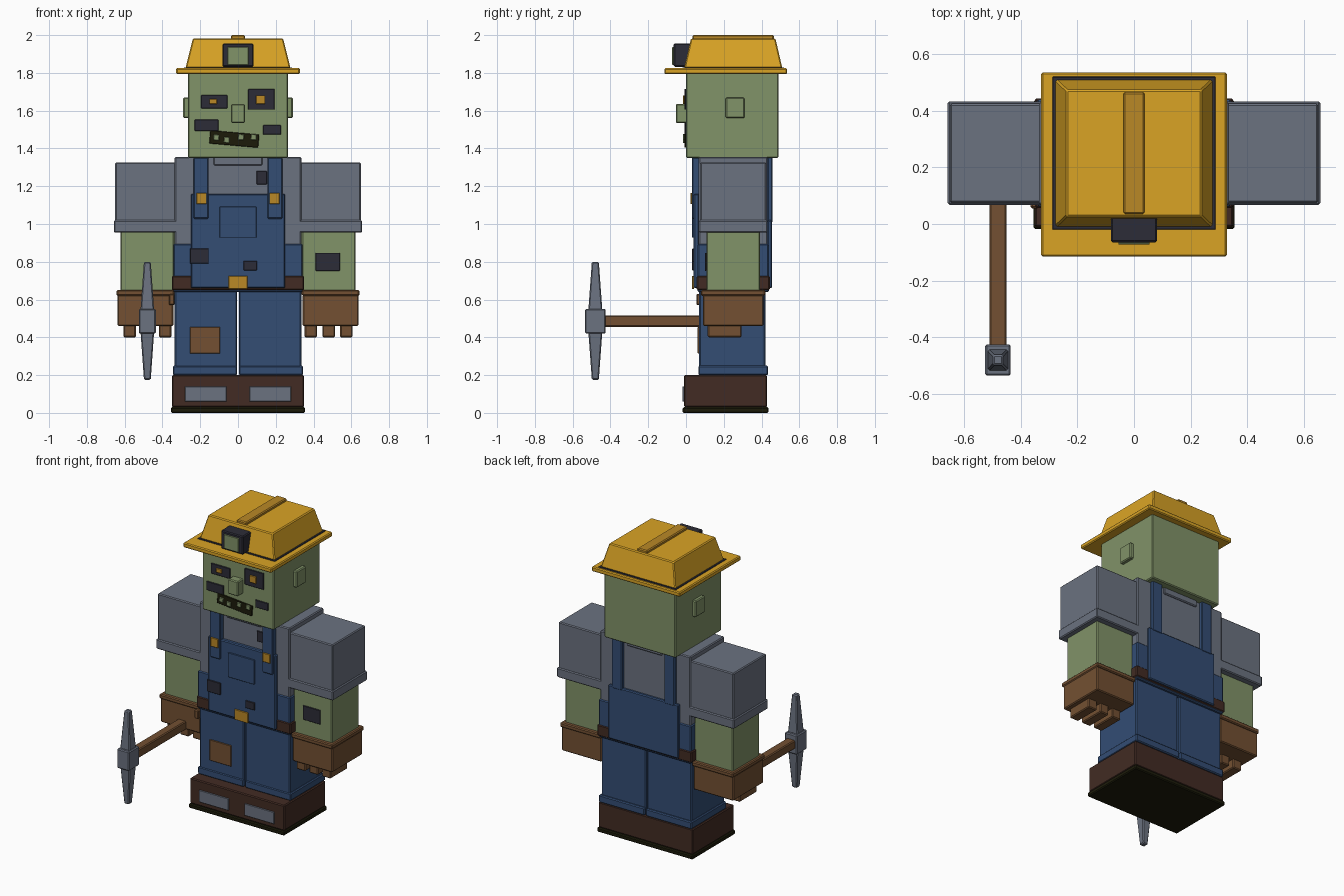
import bpy, bmesh, math
from mathutils import Matrix

cube = bpy.data.objects.get("Cube")
if cube:
    bpy.data.objects.remove(cube, do_unlink=True)

MID = 0.25       # depth line shared by the head, body and arms
FRONT, BACK = -1, 1
ARM = 0.49       # sideways centre of each arm


def material(name, code):
    channels = [c / 255 for c in bytes.fromhex(code)]
    linear = [((c + 0.055) / 1.055) ** 2.4 for c in channels]
    mat = bpy.data.materials.new(name)
    mat.use_nodes = True
    mat.diffuse_color = (*linear, 1)
    mat.node_tree.nodes["Principled BSDF"].inputs["Base Color"].default_value = (*linear, 1)
    return mat


YELLOW = material("helmet yellow", "DAA425")
BRASS = material("brass", "BA8826")
SKIN = material("green skin", "819368")
CHARCOAL = material("charcoal", "2C2C37")
GREY = material("shirt grey", "6B7280")
DENIM = material("denim blue", "334D74")
LEATHER = material("leather brown", "735032")
BOOT = material("dark brown", "422B23")
BLACK = material("sole black", "1C1B0A")


def box(name, mat, width, depth, bottom, top, x=0, y=MID, taper=1, tilt=0):
    """Bevelled box; taper scales the upper face, tilt leans it in the front plane."""
    size = (width, depth, top - bottom)
    bm = bmesh.new()
    bmesh.ops.create_cube(bm, size=1)
    for v in bm.verts:
        if v.co.z > 0:
            v.co.xy *= taper
        v.co = [c * s for c, s in zip(v.co, size)]
    bmesh.ops.bevel(bm, geom=bm.edges[:], offset=min(0.006, min(size) / 4),
                    segments=1, affect='EDGES')
    bm.transform(Matrix.Rotation(math.radians(tilt), 4, 'Y'))
    mesh = bpy.data.meshes.new(name)
    bm.to_mesh(mesh)
    bm.free()
    mesh.materials.append(mat)
    part = bpy.data.objects.new(name, mesh)
    part.location = (x, y, (bottom + top) / 2)
    bpy.context.scene.collection.objects.link(part)
    return part


def plate(name, mat, host, x, z, width, height, proud=0.009, facing=FRONT, tilt=0):
    """Plate standing proud of the front or back of its host part."""
    reach = max(v.co.y for v in host.data.vertices)
    y = host.location.y + facing * (reach + 0.4 * proud)
    return box(name, mat, width, proud, z - height / 2, z + height / 2, x=x, y=y, tilt=tilt)


def pair(make, name, *args, x, **options):
    """Make the left part and its mirrored right part."""
    return [make(side + name, *args, x=sign * x, **options)
            for side, sign in (("left_", 1), ("right_", -1))]


# Boots
box("boot_sole", BLACK, width=0.71, depth=0.455, bottom=0, top=0.03, y=0.21)
boots = box("boots", BOOT, width=0.7, depth=0.44, bottom=0.03, top=0.2, y=0.21)
pair(plate, "toe_plate", GREY, boots, x=0.17, z=0.1, width=0.22, height=0.08)

# Trousers, with a narrow gap between the legs
legs = pair(box, "leg", DENIM, x=0.17, width=0.33, depth=0.35, bottom=0.2, top=0.65, y=0.245)
pair(box, "trouser_cuff", DENIM, x=0.175, width=0.34, depth=0.37, bottom=0.2, top=0.25)
plate("knee_patch", LEATHER, legs[1], x=-0.175, z=0.385, width=0.16, height=0.14)

# Shirt and overalls
shirt = box("shirt", GREY, width=0.67, depth=0.365, bottom=0.7, top=1.355)
box("collar", GREY, width=0.26, depth=0.385, bottom=1.31, top=1.356)
box("overall_waist", DENIM, width=0.685, depth=0.377, bottom=0.64, top=0.895)
box("belt", BOOT, width=0.7, depth=0.387, bottom=0.65, top=0.725)
bib = plate("front_bib", DENIM, shirt, x=0, z=0.91, width=0.5, height=0.5, proud=0.03)
plate("back_panel", DENIM, shirt, x=0, z=0.84, width=0.52, height=0.36,
      proud=0.025, facing=BACK)
straps = pair(plate, "front_strap", DENIM, shirt, x=0.195, z=1.19,
              width=0.08, height=0.325, proud=0.04)
pair(plate, "back_strap", DENIM, shirt, x=0.195, z=1.18,
     width=0.08, height=0.35, proud=0.028, facing=BACK)
pair(plate, "strap_button", BRASS, straps[0], x=0.193, z=1.135, width=0.055, height=0.06)
plate("bib_pocket", DENIM, bib, x=0, z=1.01, width=0.195, height=0.165)
plate("buckle", BRASS, bib, x=0, z=0.69, width=0.1, height=0.07)
plate("torn_hole_large", CHARCOAL, bib, x=-0.205, z=0.83, width=0.1, height=0.08)
plate("torn_hole_small", CHARCOAL, bib, x=0.065, z=0.78, width=0.07, height=0.05)
plate("shirt_hole", CHARCOAL, shirt, x=0.125, z=1.245, width=0.055, height=0.07)

# Arms and gloves
pair(box, "sleeve", GREY, x=ARM, width=0.32, depth=0.35, bottom=1, top=1.325)
pair(box, "sleeve_cuff", GREY, x=ARM, width=0.335, depth=0.365, bottom=0.955, top=1.02)
forearms = pair(box, "forearm", SKIN, x=0.48, width=0.285, depth=0.285, bottom=0.64, top=0.96)
plate("forearm_patch", CHARCOAL, forearms[0], x=0.475, z=0.8, width=0.13, height=0.095)
pair(box, "glove_cuff", LEATHER, x=ARM, width=0.305, depth=0.34, bottom=0.62, top=0.65)
pair(box, "glove", LEATHER, x=ARM, width=0.295, depth=0.32, bottom=0.46, top=0.625)
for finger, shift in (("inner", -1), ("middle", 0), ("outer", 1)):
    pair(box, "finger_" + finger, LEATHER, x=ARM - 0.01 + shift * 0.094,
         width=0.066, depth=0.18, bottom=0.4, top=0.47, y=0.205)
box("thumb", LEATHER, width=0.03, depth=0.05, bottom=0.57, top=0.63, x=-0.35, y=0.08)

# Pickaxe held forward in the right hand
PICK, TIP = -0.48, -0.48
box("pick_handle", LEATHER, width=0.06, depth=0.56, bottom=0.456, top=0.515, x=PICK, y=-0.16)
box("pick_hub", GREY, width=0.09, depth=0.11, bottom=0.42, top=0.55, x=PICK, y=TIP)
for name, bottom, turn in (("upper", 0.545, 0), ("lower", 0.175, math.pi)):
    point = box("pick_point_" + name, GREY, width=0.072, depth=0.074, bottom=bottom,
                top=bottom + 0.255, x=PICK, y=TIP, taper=0.5)
    point.rotation_euler.x = turn

# Head
head = box("head", SKIN, width=0.53, depth=0.49, bottom=1.35, top=1.8, y=0.245)
pair(box, "ear", SKIN, x=0.275, width=0.03, depth=0.1, bottom=1.56, top=1.67, y=0.26)
plate("nose", SKIN, head, x=0, z=1.585, width=0.075, height=0.1, proud=0.06)

# Mismatched eyes, cheek patches and crooked mouth
right_eye = plate("right_eye", CHARCOAL, head, x=-0.126, z=1.647, width=0.14, height=0.07)
left_eye = plate("left_eye", CHARCOAL, head, x=0.124, z=1.66, width=0.14, height=0.11)
plate("right_pupil", BRASS, right_eye, x=-0.132, z=1.648, width=0.04, height=0.027)
plate("left_pupil", BRASS, left_eye, x=0.12, z=1.658, width=0.048, height=0.047)
plate("right_cheek_patch", CHARCOAL, head, x=-0.166, z=1.522, width=0.127, height=0.06)
plate("left_cheek_patch", CHARCOAL, head, x=0.18, z=1.498, width=0.095, height=0.05)
mouth = plate("mouth", BLACK, head, x=-0.02, z=1.45, width=0.26, height=0.07, tilt=5)
for tooth, x, z in (("a", -0.115, 1.458), ("b", -0.06, 1.445), ("c", 0.016, 1.46), ("d", 0.083, 1.46)):
    plate("tooth_" + tooth, SKIN, mouth, x=x, z=z, width=0.03, height=0.03, tilt=5)

# Mining helmet with a headlamp
box("helmet_brim", YELLOW, width=0.655, depth=0.65, bottom=1.793, top=1.825, y=0.21)
box("helmet_band", CHARCOAL, width=0.575, depth=0.54, bottom=1.82, top=1.829)
box("helmet_crown", YELLOW, width=0.556, depth=0.52, bottom=1.825, top=1.982, taper=0.86)
box("helmet_ridge", BRASS, width=0.074, depth=0.43, bottom=1.97, top=2)
lamp = box("lamp_housing", CHARCOAL, width=0.164, depth=0.1, bottom=1.832, top=1.955, y=-0.015)
plate("lamp_lens", SKIN, lamp, x=0, z=1.89, width=0.11, height=0.095)
